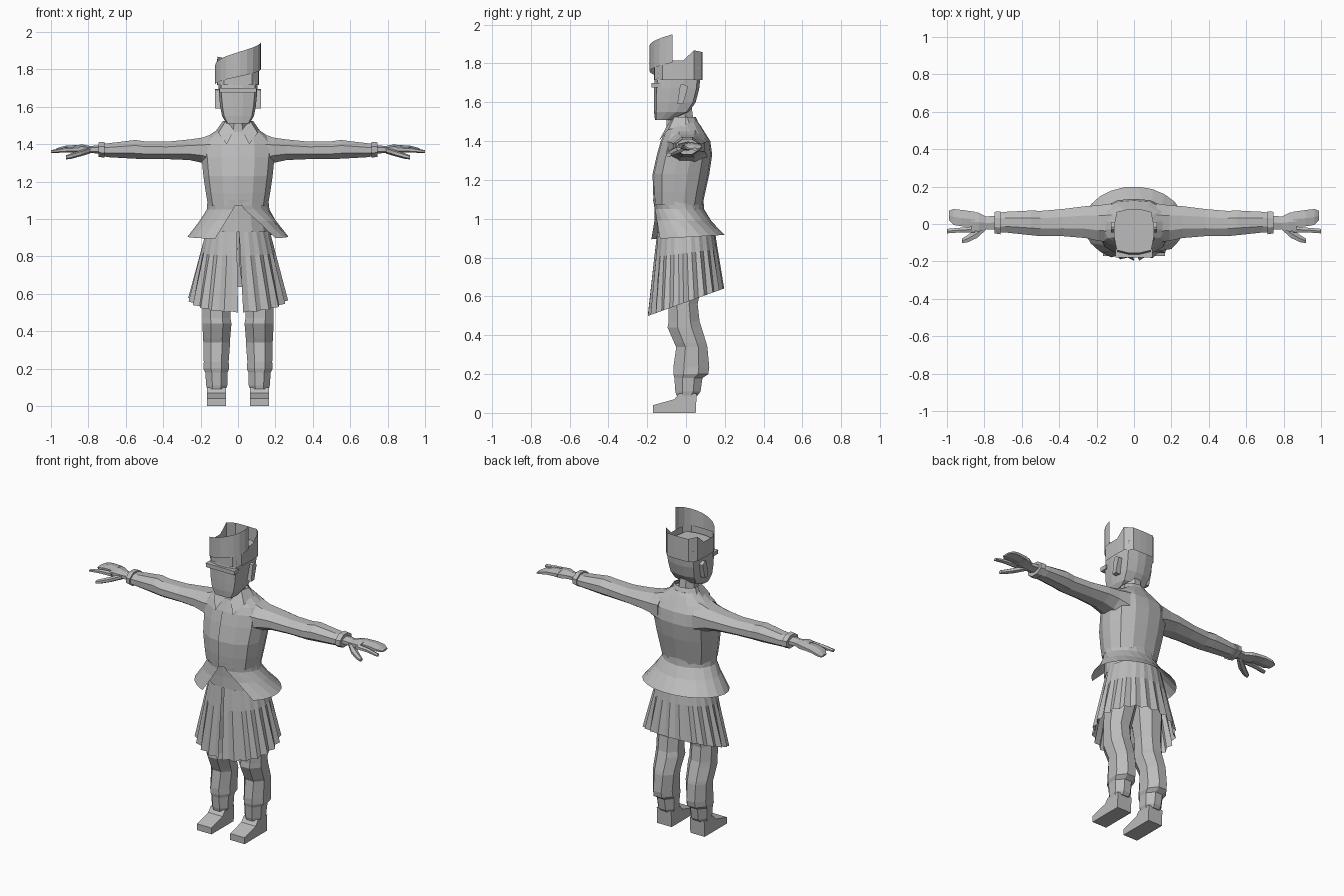
import bpy, bmesh, math

mat = bpy.data.materials.new("light_grey")
mat.diffuse_color = (0.5, 0.5, 0.5, 1)


def make(name, rows, closed=True, caps=True, mirror=False):
    """Skin a grid of point rows; closed rows are rings."""
    bm = bmesh.new()
    vs = [[bm.verts.new(p) for p in r] for r in rows]
    n = len(rows[0])
    for a, b in zip(vs, vs[1:]):
        for i in range(n if closed else n - 1):
            j = (i + 1) % n
            bm.faces.new((a[i], a[j], b[j], b[i]))
    if closed and caps:
        bm.faces.new(vs[0])
        bm.faces.new(vs[-1])
    bmesh.ops.recalc_face_normals(bm, faces=bm.faces)
    me = bpy.data.meshes.new(name)
    bm.to_mesh(me)
    bm.free()
    me.materials.append(mat)
    ob = bpy.data.objects.new(name, me)
    bpy.context.collection.objects.link(ob)
    if mirror:
        ob.modifiers.new("mirror", 'MIRROR').use_clip = False
    return ob


def oval(u0, u1, v0, v1, n, p=2.0):
    """Rounded-rectangle outline between the given limits."""
    out = []
    for i in range(n):
        a = 2 * math.pi * (i + 0.5) / n
        c, s = math.cos(a), math.sin(a)
        k = (abs(c) ** p + abs(s) ** p) ** (-1 / p)
        out.append((c * k, s * k))
    mu = max(q[0] for q in out)
    mv = max(q[1] for q in out)
    return [((u0 + u1) / 2 + x / mu * (u1 - u0) / 2,
             (v0 + v1) / 2 + y / mv * (v1 - v0) / 2) for x, y in out]


def upright(name, data, n, p=2.0, **kw):
    """Rings (z, x0, x1, y0, y1) stacked along z."""
    return make(name, [[(x, y, d[0]) for x, y in oval(*d[1:], n, p)] for d in data], **kw)


def sideways(name, data, n, p=2.0):
    """Rings (x, y0, y1, z0, z1) stacked along x, mirrored."""
    return make(name, [[(d[0], y, z) for y, z in oval(*d[1:], n, p)] for d in data], mirror=True)


# jacket body and the waistcoat showing below it
upright("jacket_body", [
    (1.07, -.16, .16, -.165, .085), (1.14, -.172, .172, -.17, .1),
    (1.23, -.185, .185, -.172, .12), (1.33, -.195, .195, -.15, .135),
    (1.40, -.195, .195, -.13, .125), (1.44, -.165, .165, -.112, .1),
    (1.48, -.105, .105, -.095, .075), (1.50, -.075, .075, -.085, .06)], 14, 2.5)
upright("waistcoat", [(.93, -.165, .165, -.15, .13), (1.0, -.155, .155, -.15, .1),
                      (1.09, -.15, .15, -.155, .08)], 14, 2.4)

# flared jacket tails, cut away at the front
rows = []
for z, rx, ry, cy, a0, a1 in [(1.10, .165, .13, -.04, -89, 269), (1.05, .168, .128, -.035, -78, 261),
                              (.99, .205, .15, -.02, -60, 252), (.905, .27, .2, 0, -42, 243)]:
    row = []
    for i in range(19):
        a = math.radians(a0 + (a1 - a0) * i / 18)
        y = cy + ry * math.sin(a)
        row.append((rx * math.cos(a), y, z + (.06 * y if z < .95 else 0)))
    rows.append(row)
make("jacket_tails", rows, closed=False)

# jacket front edge and collar flaps
make("front_edge", [[(-.015 + dx, y - .006, z) for dx in (0, .02)] for y, z in
                    [(-.165, 1.07), (-.17, 1.14), (-.172, 1.23), (-.15, 1.33), (-.13, 1.40)]],
     closed=False)
make("collar_flap", [[(.08, .0, 1.525), (.065, -.06, 1.525), (.02, -.10, 1.475)],
                     [(.115, .0, 1.475), (.105, -.09, 1.46), (.06, -.14, 1.40)]],
     closed=False, mirror=True)
upright("collar", [(1.47, -.095, .095, -.08, .075), (1.525, -.07, .07, -.075, .05)], 10, caps=False)

# pleated skirt with a front slit and a slanting hem
rows = []
N = 44
for t in (0, .35, 1):
    row = []
    for i in range(N + 1):
        a = math.radians(-88 + 4 * t + 356 * i / N - 2 * t * i / N)
        k = 1 - (.07 * t + .01) * (i % 2)
        x = (.165 + .103 * t) * math.cos(a) * k
        y = (.145 + .052 * t) * math.sin(a) * k
        row.append((x, y, .96 + (.57 + .36 * y - .96) * t))
    rows.append(row)
make("pleated_skirt", rows, closed=False)

# legs, ankle bands and shoes
upright("trouser_leg", [
    (.09, .065, .165, -.05, .06), (.11, .057, .17, -.055, .075), (.18, .055, .175, -.06, .085),
    (.20, .047, .185, -.065, .115), (.235, .05, .183, -.065, .12), (.34, .042, .185, -.05, .11),
    (.36, .042, .187, -.06, .105), (.44, .035, .19, -.095, .08), (.47, .04, .19, -.09, .07),
    (.56, .04, .19, -.09, .06), (.72, .01, .18, -.1, .09), (.9, .005, .15, -.1, .1)],
    8, 3, mirror=True)
make("shoe", [[(x, -.17, 0), (x, .05, 0), (x, .055, .1), (x, -.035, .1), (x, -.06, .07), (x, -.17, .04)]
              for x in (.065, .165)], mirror=True)

# sleeves with cuffs
sideways("sleeve", [
    (.12, -.1, .11, 1.26, 1.46), (.19, -.09, .1, 1.30, 1.435), (.26, -.075, .095, 1.315, 1.425),
    (.38, -.065, .08, 1.32, 1.413), (.50, -.065, .07, 1.32, 1.415), (.55, -.06, .072, 1.322, 1.422),
    (.69, -.045, .065, 1.33, 1.405), (.72, -.045, .06, 1.335, 1.402)], 8, 2.6)
sideways("cuff", [(.715, -.055, .068, 1.328, 1.412), (.745, -.05, .065, 1.332, 1.41)], 8, 2.6)

# hands: palm, grouped fingers, forefinger and thumb
sideways("palm", [(.73, -.03, .045, 1.35, 1.395), (.79, -.028, .04, 1.352, 1.39),
                  (.83, -.04, .06, 1.352, 1.398), (.87, -.035, .065, 1.355, 1.395)], 6)
sideways("fingers", [(.85, -.015, .065, 1.358, 1.396), (.92, -.012, .075, 1.36, 1.392),
                     (.965, -.005, .08, 1.355, 1.38), (.99, .02, .07, 1.352, 1.364)], 6)
sideways("forefinger", [(.85, -.045, -.012, 1.355, 1.388), (.93, -.045, -.02, 1.355, 1.382),
                        (1.0, -.05, -.026, 1.352, 1.368)], 6)
sideways("thumb", [(.79, -.03, .01, 1.35, 1.385), (.84, -.075, -.025, 1.335, 1.368),
                   (.89, -.098, -.06, 1.322, 1.352), (.92, -.102, -.078, 1.318, 1.34)], 6)

# neck, head, brow and ears
upright("neck", [(1.42, -.06, .06, -.1, .05), (1.57, -.05, .05, -.1, .03)], 8)
upright("head", [
    (1.51, -.062, .062, -.16, -.07), (1.55, -.085, .085, -.165, .015),
    (1.60, -.095, .095, -.166, .05), (1.67, -.102, .102, -.166, .068),
    (1.78, -.106, .106, -.155, .08)], 12, 5)
upright("brow", [(1.675, -.098, .098, -.178, -.13), (1.70, -.1, .1, -.178, -.13)], 4, 6)
make("ear", [[(x, -.045, 1.59), (x, -.015, 1.59), (x, .01, 1.68), (x, -.015, 1.695), (x, -.03, 1.69)]
             for x in (.09, .123)], mirror=True)

# open cap with a raised back and a wrapped band rising to one side
base = oval(-.113, .113, -.165, .085, 16, 5)
make("cap", [[(x, y, 1.715) for x, y in base],
             [(x, y, (1.87 - .2 * max(y - .03, 0)) if y > .0 else 1.815) for x, y in base]], caps=False)
rows = []
for top in (0, .5, 1):
    row = []
    for i in range(11):
        t = i / 10
        a = math.radians(185 + 180 * t)
        lo, hi = 1.72 + .085 * t, 1.82 + .13 * t ** .8
        row.append((.124 * math.cos(a), -.08 + .108 * math.sin(a), lo + (hi - lo) * top))
    rows.append(row)
make("cap_band", rows, closed=False)
